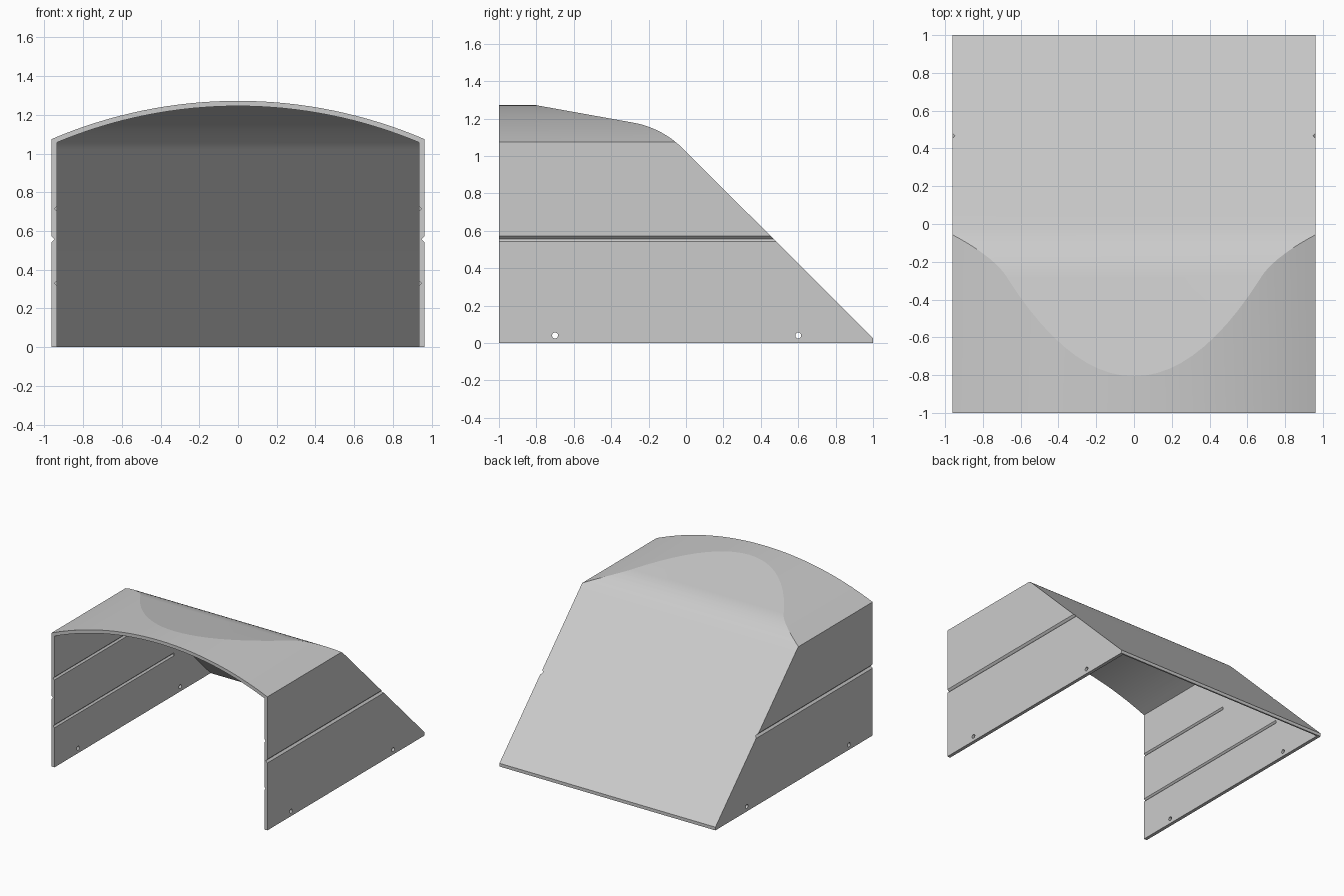
import bpy, bmesh, math
from mathutils import Vector

cube = bpy.data.objects.get("Cube")
if cube:
    bpy.data.objects.remove(cube)

HALF, WALL = 0.962, 0.027          # half width, sheet thickness
SIDE_Z, TOP_Z = 1.075, 1.272       # side and crown heights

grey = bpy.data.materials.new("light_grey")
grey.use_nodes = True
colour = (0.6, 0.6, 0.6, 1)
grey.diffuse_color = colour
grey.node_tree.nodes["Principled BSDF"].inputs["Base Color"].default_value = colour


def prism(name, outline, axis, start, end):
    """Extrude a 2D outline along x (outline in y, z) or along y (outline in x, z)."""
    place = (lambda a, b, t: (t, a, b)) if axis == "x" else (lambda a, b, t: (a, t, b))
    bm = bmesh.new()
    face = bm.faces.new([bm.verts.new(place(a, b, start)) for a, b in outline])
    grown = bmesh.ops.extrude_face_region(bm, geom=[face])["geom"]
    shift = Vector(place(0, 0, end - start))
    bmesh.ops.translate(bm, vec=shift, verts=[g for g in grown if isinstance(g, bmesh.types.BMVert)])
    bmesh.ops.recalc_face_normals(bm, faces=bm.faces)
    mesh = bpy.data.meshes.new(name)
    bm.to_mesh(mesh)
    bm.free()
    mesh.materials.append(grey)
    obj = bpy.data.objects.new(name, mesh)
    bpy.context.collection.objects.link(obj)
    return obj


def combine(target, tool, operation):
    """Apply a boolean and discard the tool."""
    tool.hide_render = True
    mod = target.modifiers.new("cut", "BOOLEAN")
    mod.object, mod.operation, mod.solver = tool, operation, "EXACT"
    bpy.context.view_layer.objects.active = target
    bpy.ops.object.modifier_apply(modifier=mod.name)
    bpy.data.objects.remove(tool)


def arch(inset, bottom):
    """Front outline: straight sides under a shallow circular crown."""
    rise = TOP_Z - SIDE_Z
    radius = (HALF ** 2 + rise ** 2) / (2 * rise)
    centre = TOP_Z - radius
    radius -= inset
    sweep = math.asin((HALF - inset) / radius)
    steps = 32
    points = [(HALF - inset, bottom), (inset - HALF, bottom)]
    for i in range(steps + 1):
        a = sweep * (2 * i / steps - 1)
        points.append((radius * math.sin(a), centre + radius * math.cos(a)))
    return points


def side(inset, front, bottom):
    """Side outline: gentle roof slope, rounded bend, steep back slope."""
    tilt, steep = math.radians(10.2), math.radians(44.9)
    corner, tangent = Vector((-0.128, 1.15)), 0.155
    radius = tangent / math.tan((steep - tilt) / 2)
    begin = corner - tangent * Vector((math.cos(tilt), -math.sin(tilt)))
    centre = begin - radius * Vector((math.sin(tilt), math.cos(tilt)))
    radius -= inset
    bend = []
    for i in range(13):
        a = tilt + (steep - tilt) * i / 12
        bend.append((centre.x + radius * math.sin(a), centre.y + radius * math.cos(a)))
    first, last = bend[0], bend[-1]
    roof_start = (front, first[1] + (first[0] - front) * math.tan(tilt))
    if inset:
        toe = [(last[0] + (last[1] - bottom) / math.tan(steep), bottom)]
    else:
        toe = [(1, last[1] - (1 - last[0]) * math.tan(steep)), (1, bottom)]
    return [(front, bottom), roof_start] + bend + toe


# Bent sheet cover: outer body minus a thinner inner body
cover = prism("cover_shell", arch(0, -0.2), "y", -1, 1.2)
combine(cover, prism("side_trim", side(0, -1.2, 0), "x", -1.2, 1.2), "INTERSECT")
hollow = prism("hollow", arch(WALL, -0.3), "y", -1.2, 1.3)
combine(hollow, prism("hollow_trim", side(WALL, -1.1, -0.1), "x", -1.1, 1.1), "INTERSECT")
combine(cover, hollow, "DIFFERENCE")

for s in (-1, 1):
    # Outer V groove runs right through the back slope; inner ones stop short
    for face_x, depth, z, end in ((HALF, 0.015, 0.557, 0.7),
                                  (HALF - WALL, -0.012, 0.715, -0.09),
                                  (HALF - WALL, -0.012, 0.33, 0.52)):
        h = abs(depth)
        diamond = [(s * (face_x - depth), z), (s * face_x, z + h),
                   (s * (face_x + depth), z), (s * face_x, z - h)]
        combine(cover, prism("groove", diamond, "y", -1.1, end), "DIFFERENCE")
    # Fixing holes near the bottom edge
    for y in (-0.7, 0.6):
        ring = [(y + 0.016 * math.cos(math.tau * i / 20), 0.04 + 0.016 * math.sin(math.tau * i / 20))
                for i in range(20)]
        combine(cover, prism("hole", ring, "x", s * 0.9, s * 1.0), "DIFFERENCE")

# Soft shading across the crown and bend, crisp creases elsewhere
bpy.ops.object.select_all(action="DESELECT")
cover.select_set(True)
bpy.context.view_layer.objects.active = cover
bpy.ops.object.shade_smooth_by_angle(angle=math.radians(6))
